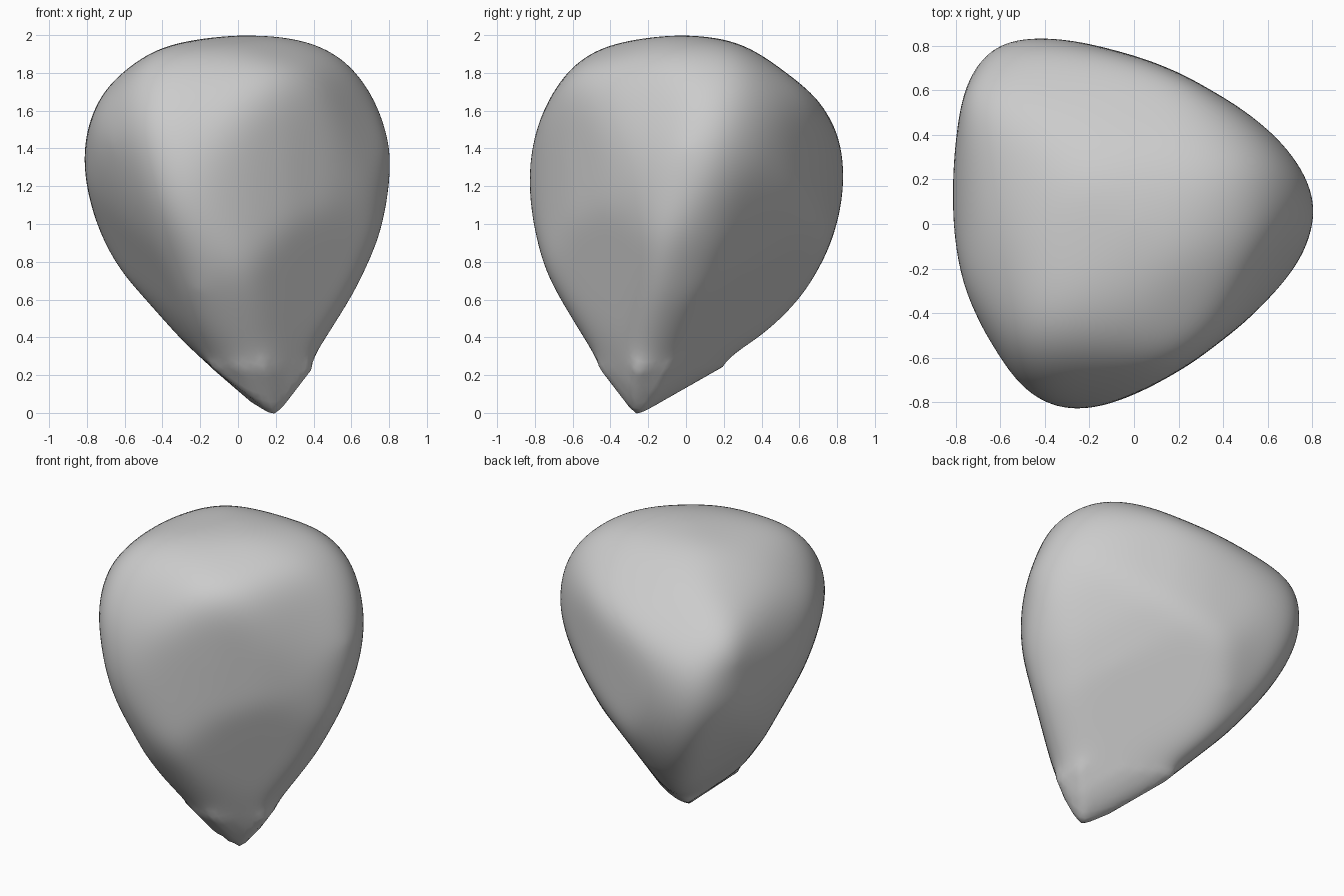
import bpy
import bmesh
from math import cos, sin, pi, radians
from mathutils import Vector

STEPS = 4          # curve samples per profile point
TANGENTS = 48      # flat cuts taken around every profile
CENTRE = Vector((0, 0, 1))

# Remove the default object only
default = bpy.data.objects.get("Cube")
if default:
    bpy.data.objects.remove(default, do_unlink=True)


def blend(a, b, c, d, t):
    """Smooth interpolation between b and c, with a and d as neighbours."""
    return 0.5 * (2 * b + (c - a) * t + (2 * a - 5 * b + 4 * c - d) * t * t
                  + (3 * b - a - 3 * c + d) * t ** 3)


def smooth_loop(points):
    """Resample a coarse closed profile into a smooth one."""
    count = len(points)
    path = []
    for i in range(count):
        near = [points[(i + k) % count] for k in (-1, 0, 1, 2)]
        for step in range(STEPS):
            path.append([blend(*v, step / STEPS) for v in zip(*near)])
    return path


def tangent_planes(points, turn, tilt):
    """Planes that carve the body to a profile drawn on a turned, tilted sheet."""
    turn, tilt = radians(turn), radians(tilt)
    across = Vector((cos(turn), sin(turn), 0))
    up = Vector((-sin(tilt) * sin(turn), sin(tilt) * cos(turn), cos(tilt)))
    path = smooth_loop(points)
    planes = []
    for i in range(TANGENTS):
        angle = 2 * pi * i / TANGENTS
        c, s = cos(angle), sin(angle)
        reach = max(u * c + v * s for u, v in path)
        planes.append((across * c + up * s) / reach)
    return planes


def make_material(name, colour):
    material = bpy.data.materials.new(name)
    material.use_nodes = True
    material.diffuse_color = colour
    shader = next(n for n in material.node_tree.nodes if n.type == "BSDF_PRINCIPLED")
    shader.inputs["Base Color"].default_value = colour
    return material


def carve(name, planes, material):
    """Push a ball out to the innermost plane in every direction, then soften."""
    bm = bmesh.new()
    bmesh.ops.create_icosphere(bm, subdivisions=6, radius=1)
    for vert in bm.verts:
        ray = vert.co.copy()
        vert.co = CENTRE + ray / max(plane.dot(ray) for plane in planes)
    # Soften the creases but keep the pointed tip
    soft = [v for v in bm.verts if v.co.z > .25]
    for _ in range(30):
        bmesh.ops.smooth_vert(bm, verts=soft, factor=.5, use_axis_x=True,
                              use_axis_y=True, use_axis_z=True)
    for face in bm.faces:
        face.smooth = True
    mesh = bpy.data.meshes.new(name)
    bm.to_mesh(mesh)
    bm.free()
    mesh.materials.append(material)
    body = bpy.data.objects.new(name, mesh)
    bpy.context.collection.objects.link(body)
    return body


# Upright profiles, measured from the centre of the body
FRONT = [
    (.14, -1), (.21, -1), (.34, -.81), (.6, -.41), (.71, -.2), (.785, .03),
    (.815, .3), (.79, .5), (.73, .67), (.62, .82), (.52, .91), (.35, .975),
    (.12, 1), (-.2, .98), (-.4, .94), (-.55, .87), (-.68, .76), (-.77, .6),
    (-.82, .38), (-.79, .14), (-.68, -.16), (-.5, -.45), (-.3, -.67), (-.1, -.87),
]
SIDE = [
    (-.29, -.98), (-.22, -1), (-.04, -.92), (.18, -.8), (.42, -.6), (.62, -.37),
    (.76, -.12), (.835, .14), (.84, .36), (.77, .6), (.64, .77), (.46, .9),
    (.2, .98), (-.05, 1), (-.3, .975), (-.46, .935), (-.59, .86), (-.7, .71),
    (-.78, .55), (-.84, .3), (-.825, .05), (-.75, -.23), (-.6, -.51), (-.4, -.82),
]
# Rounded triangle from above
PLAN = [
    (.82, .07), (.8, .18), (.72, .31), (.6, .43), (.2, .68), (-.2, .81),
    (-.4, .845), (-.52, .85), (-.63, .82), (-.72, .72), (-.77, .57), (-.82, .2),
    (-.81, -.05), (-.77, -.28), (-.69, -.5), (-.6, -.65), (-.5, -.76), (-.39, -.83),
    (-.27, -.845), (-.13, -.82), (.25, -.63), (.6, -.34), (.72, -.2), (.79, -.07),
]
# Slanted profiles that shape the three leaning sides
BROAD_SIDE = [
    (.02, -1.03), (.37, -.63), (.55, -.36), (.68, -.1), (.745, .11), (.765, .31),
    (.745, .5), (.7, .65), (.62, .76), (.52, .85), (.42, .905), (.16, .97),
    (-.04, 1.01), (-.18, 1), (-.41, .92), (-.53, .87), (-.73, .7), (-.8, .58),
    (-.86, .27), (-.84, .11), (-.78, -.1), (-.53, -.54), (-.35, -.75), (-.02, -1.03),
]
BACK_RIDGE = [
    (.02, -.79), (.15, -.75), (.29, -.63), (.44, -.43), (.59, -.19), (.73, .07),
    (.815, .32), (.85, .5), (.835, .65), (.775, .78), (.68, .87), (.56, .94),
    (.41, .98), (0, 1.01), (-.4, .975), (-.52, .93), (-.63, .86), (-.7, .765),
    (-.75, .64), (-.775, .49), (-.75, .31), (-.58, -.09), (-.25, -.55), (-.11, -.72),
]
UNDERSIDE = [
    (-.34, -.885), (-.27, -.9), (-.06, -.8), (.21, -.63), (.455, -.45),
    (.695, -.235), (.875, -.025), (.985, .17), (1.025, .31), (1, .45), (.935, .56),
    (.605, .77), (.155, .975), (-.03, 1.03), (-.18, 1.055), (-.3, 1.04),
    (-.42, .975), (-.51, .885), (-.64, .56), (-.68, .35), (-.68, .17),
    (-.585, -.22), (-.51, -.505), (-.435, -.72),
]

# Each profile with the turn and tilt of its sheet in degrees
SHEETS = [
    (FRONT, 0, 0), (SIDE, 90, 0), (PLAN, 0, 90),
    (BROAD_SIDE, 35, 25), (BACK_RIDGE, 215, 25), (UNDERSIDE, 140, -30),
]

cuts = [plane for sheet in SHEETS for plane in tangent_planes(*sheet)]
carve("rounded_body", cuts, make_material("plain grey", (.6, .6, .6, 1)))
